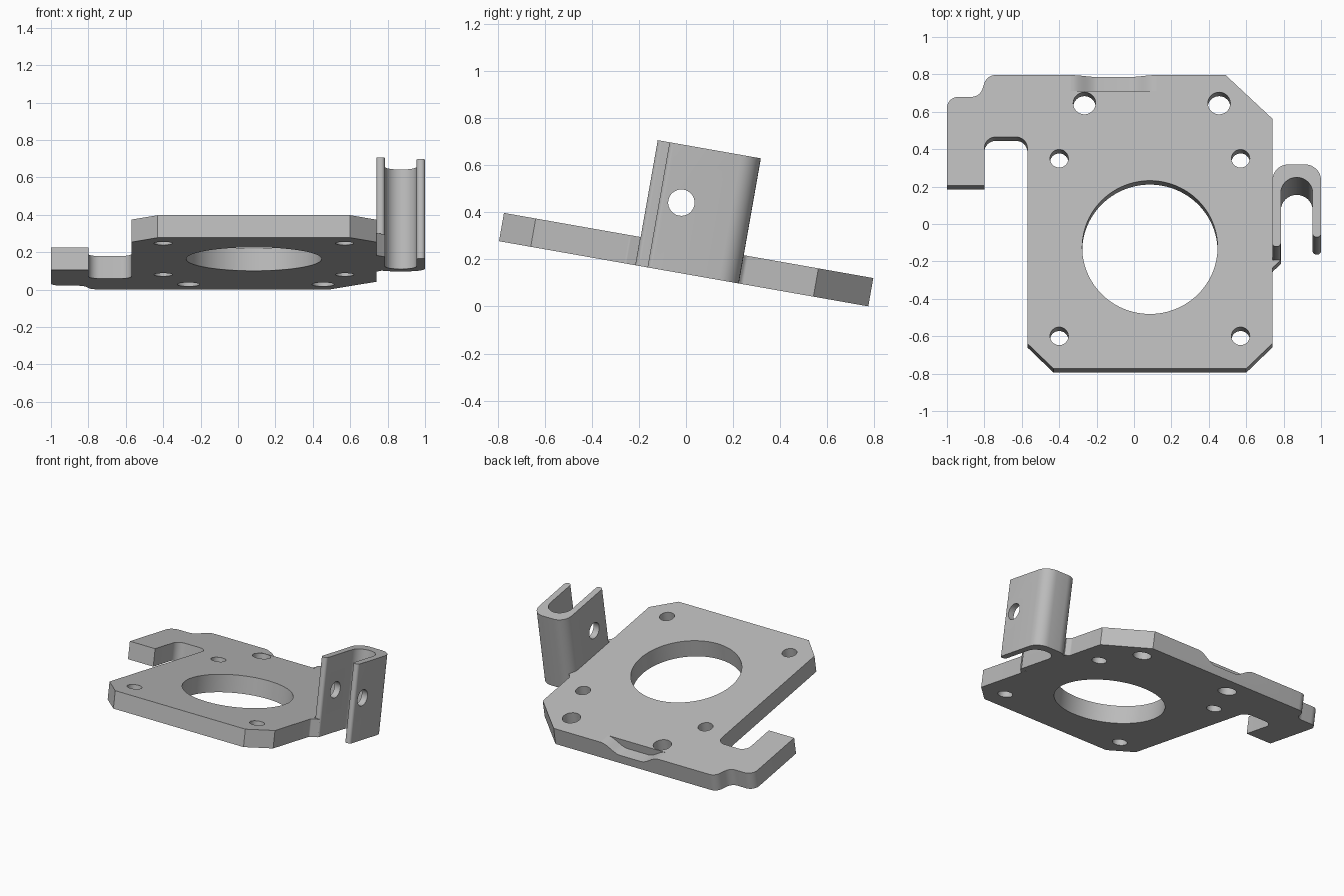
import bpy, bmesh, math
from mathutils import Vector, Matrix

if "Cube" in bpy.data.objects:
    bpy.data.objects.remove(bpy.data.objects["Cube"])

THICK, TALL = 0.122, 0.54
# Everything is modelled flat, then tilted about x
TILT = Matrix.Translation((0, -0.01, 0.139)) @ Matrix.Rotation(math.radians(-10), 4, 'X')

metal = bpy.data.materials.new("grey_metal")
metal.use_nodes = True
GREY = (0.5, 0.5, 0.5, 1)
metal.diffuse_color = GREY
metal.node_tree.nodes["Principled BSDF"].inputs["Base Color"].default_value = GREY


def fillet(corners, steps=8):
    """Outline from (x, y, radius) corners, each rounded by its radius."""
    out = []
    for i, (x, y, r) in enumerate(corners):
        p = Vector((x, y))
        if r == 0:
            out.append(p)
            continue
        a = (Vector(corners[i - 1][:2]) - p).normalized()
        b = (Vector(corners[(i + 1) % len(corners)][:2]) - p).normalized()
        half = a.angle(b) / 2
        centre = p + (a + b).normalized() * r / math.sin(half)
        start = p + a * r / math.tan(half) - centre
        end = p + b * r / math.tan(half) - centre
        sweep = math.pi - 2 * half
        for k in range(steps + 1):
            t = k / steps
            out.append(centre + (start * math.sin((1 - t) * sweep)
                                 + end * math.sin(t * sweep)) / math.sin(sweep))
    return out


def prism(name, outline, low, high, place=Matrix()):
    """Closed solid from a flat outline between low and high."""
    bm = bmesh.new()
    base = [bm.verts.new((p[0], p[1], low)) for p in outline]
    top = [bm.verts.new((p[0], p[1], high)) for p in outline]
    bm.faces.new(base[::-1])
    bm.faces.new(top)
    for i in range(len(base)):
        bm.faces.new((base[i - 1], base[i], top[i], top[i - 1]))
    bm.transform(place)
    bmesh.ops.recalc_face_normals(bm, faces=bm.faces)
    mesh = bpy.data.meshes.new(name)
    bm.to_mesh(mesh)
    bm.free()
    mesh.materials.append(metal)
    obj = bpy.data.objects.new(name, mesh)
    bpy.context.collection.objects.link(obj)
    return obj


def circle(x, y, r, n=48):
    return [(x + r * math.cos(math.tau * i / n), y + r * math.sin(math.tau * i / n))
            for i in range(n)]


def cut(target, cutter):
    mod = target.modifiers.new("cut", 'BOOLEAN')
    mod.operation, mod.solver, mod.object = 'DIFFERENCE', 'EXACT', cutter
    bpy.context.view_layer.objects.active = target
    bpy.ops.object.modifier_apply(modifier=mod.name)
    bpy.data.objects.remove(cutter)


# Base plate with the side hook, chamfered corners and small webs to the clip
plate = prism("base_plate", fillet([
    (-0.57, -0.66, 0), (-0.43, -0.797, 0), (0.6, -0.797, 0), (0.74, -0.66, 0),
    (0.74, -0.25, 0.015), (0.785, -0.207, 0), (0.74, -0.207, 0),
    (0.74, 0.16, 0), (0.765, 0.222, 0), (0.74, 0.25, 0.02),
    (0.74, 0.56, 0), (0.49, 0.797, 0),
    (-0.785, 0.797, 0.06), (-0.825, 0.679, 0.06), (-1, 0.679, 0.06),
    (-1, 0.197, 0), (-0.8, 0.197, 0), (-0.8, 0.461, 0.06), (-0.57, 0.461, 0.06),
]), 0, THICK)

# Large bore and screw holes
cut(plate, prism("bore", circle(0.085, -0.138, 0.362, 96), -0.1, 0.3))
for x in (-0.265, 0.455):
    cut(plate, prism("hole", circle(x, 0.644, 0.06), -0.1, 0.3))
for x in (-0.4, 0.57):
    for y in (0.344, -0.62):
        cut(plate, prism("hole", circle(x, y, 0.049), -0.1, 0.3))

# Shallow scoop in the top of the back edge
upright = Matrix.Rotation(math.radians(90), 4, 'X')
ramp = [(0.15 * k / 10, 0.03 * (1 + math.cos(math.pi * k / 10))) for k in range(11)]
scoop = [(-0.34 + d, THICK - 0.06 + h) for d, h in ramp]
scoop += [(0.12 - d, THICK - 0.06 + h) for d, h in reversed(ramp)]
scoop += [(0.12, 0.2), (-0.34, 0.2)]
cut(plate, prism("scoop", scoop, -0.85, -0.71, upright))

# Upright U-shaped clip with one cross hole through both arms
clip = prism("upright_clip", fillet([
    (0.74, -0.207, 0.018), (0.74, 0.238, 0.085), (1, 0.238, 0.085), (1, -0.156, 0.02),
    (0.955, -0.156, 0.02), (0.955, 0.168, 0.084), (0.785, 0.168, 0.084),
    (0.785, -0.207, 0.02),
]), 0, TALL)
sideways = Matrix(((0, 0, 1, 0), (1, 0, 0, 0), (0, 1, 0, 0), (0, 0, 0, 1)))
cut(clip, prism("cross_hole", circle(-0.062, 0.296, 0.056), 0.6, 1.1, sideways))

# Tilt and shade
for obj in (plate, clip):
    obj.matrix_world = TILT
    bpy.ops.object.select_all(action='DESELECT')
    obj.select_set(True)
    bpy.context.view_layer.objects.active = obj
    bpy.ops.object.shade_smooth_by_angle(angle=math.radians(30))
